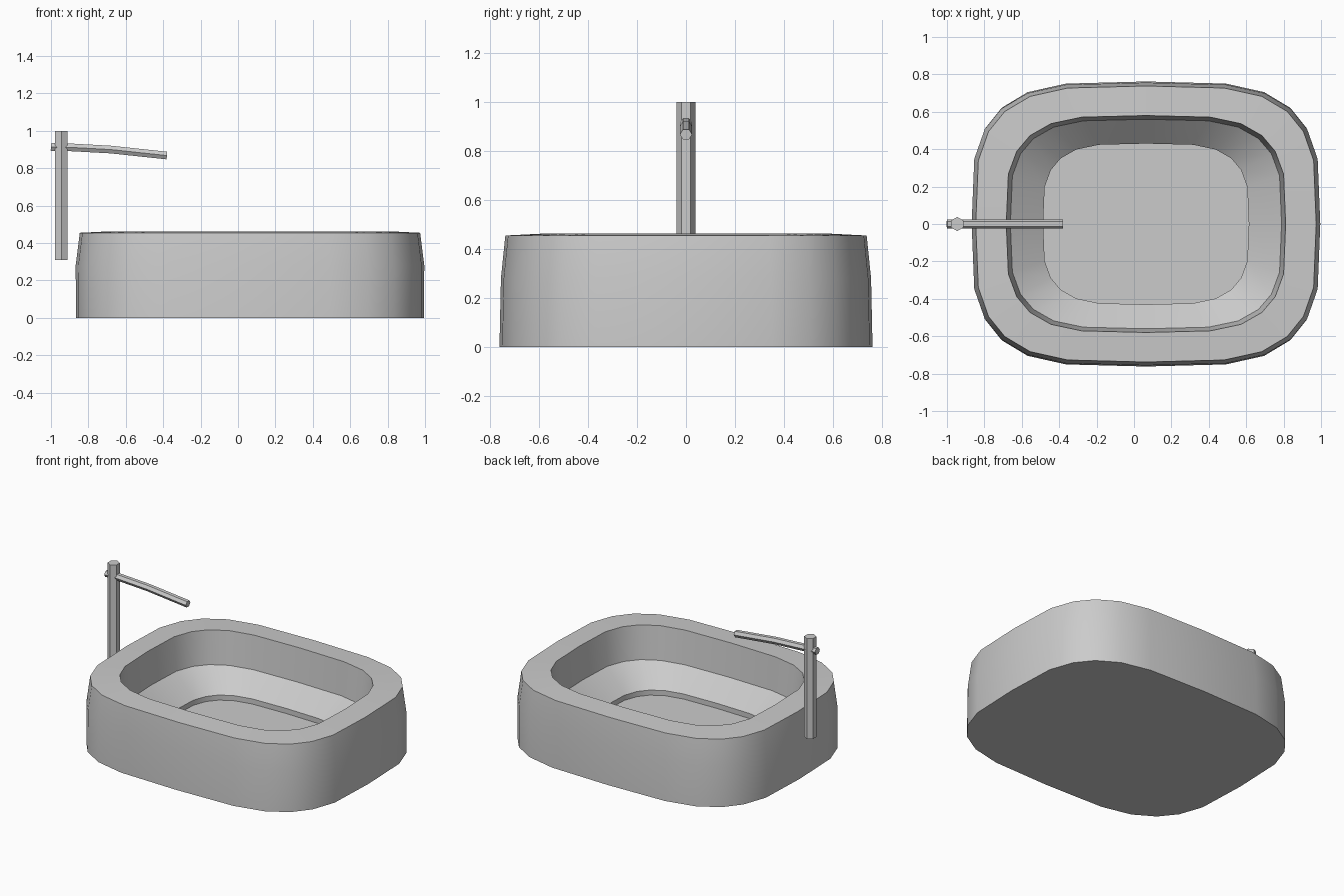
import bpy
import math

if "Cube" in bpy.data.objects:
    bpy.data.objects.remove(bpy.data.objects["Cube"])


def loft(name, rings, smooth=False):
    """Skin a list of equal-length rings and cap both ends."""
    n = len(rings[0])
    verts = [p for r in rings for p in r]
    faces = []
    for k in range(len(rings) - 1):
        a, b = k * n, (k + 1) * n
        for i in range(n):
            j = (i + 1) % n
            faces.append((a + i, a + j, b + j, b + i))
    faces.append(tuple(reversed(range(n))))
    last = (len(rings) - 1) * n
    faces.append(tuple(range(last, last + n)))
    mesh = bpy.data.meshes.new(name)
    mesh.from_pydata(verts, [], faces)
    mesh.update()
    ob = bpy.data.objects.new(name, mesh)
    bpy.context.collection.objects.link(ob)
    if smooth:
        bpy.ops.object.select_all(action='DESELECT')
        ob.select_set(True)
        bpy.context.view_layer.objects.active = ob
        bpy.ops.object.shade_smooth_by_angle(angle=math.radians(28))
    return ob


# Basin outline: one quadrant (unit half-extents), mirrored to a closed loop
quad = [(1, 0), (0.985, 0.46), (0.925, 0.67), (0.83, 0.815),
        (0.68, 0.925), (0.46, 0.985), (0, 1)]
half = quad + [(-x, y) for x, y in reversed(quad[:-1])]
outline = half + [(x, -y) for x, y in reversed(half[1:-1])]


def basin_ring(hx, hy, z, cx=0.064):
    return [(cx + x * hx, y * hy, z) for x, y in outline]


# Basin: outer wall, rim, steep inner wall, sloped bowl, sunken floor
loft("basin", [
    basin_ring(0.930, 0.762, 0.0),
    basin_ring(0.932, 0.756, 0.28),
    basin_ring(0.910, 0.738, 0.455),
    basin_ring(0.747, 0.580, 0.463),
    basin_ring(0.725, 0.560, 0.235),
    basin_ring(0.550, 0.430, 0.105),
    basin_ring(0.550, 0.430, 0.07),
], smooth=True)

# Tap post: upright hexagonal bar
PX = -0.945
hexagon = [(math.cos(math.radians(60 * i)), math.sin(math.radians(60 * i)))
           for i in range(6)]
loft("tap_post", [[(PX - 0.038 * s, 0.038 * c, z) for c, s in hexagon]
                  for z in (0.31, 1.0)])

# Tap spout: hexagonal bar drooping gently over the bowl
path = [(-1.0, 0.914), (-0.90, 0.912), (-0.68, 0.900), (-0.38, 0.868)]
loft("tap_spout", [[(x + 0.002 * s, 0.025 * c, z + 0.0235 * s) for c, s in hexagon]
                   for x, z in path])
